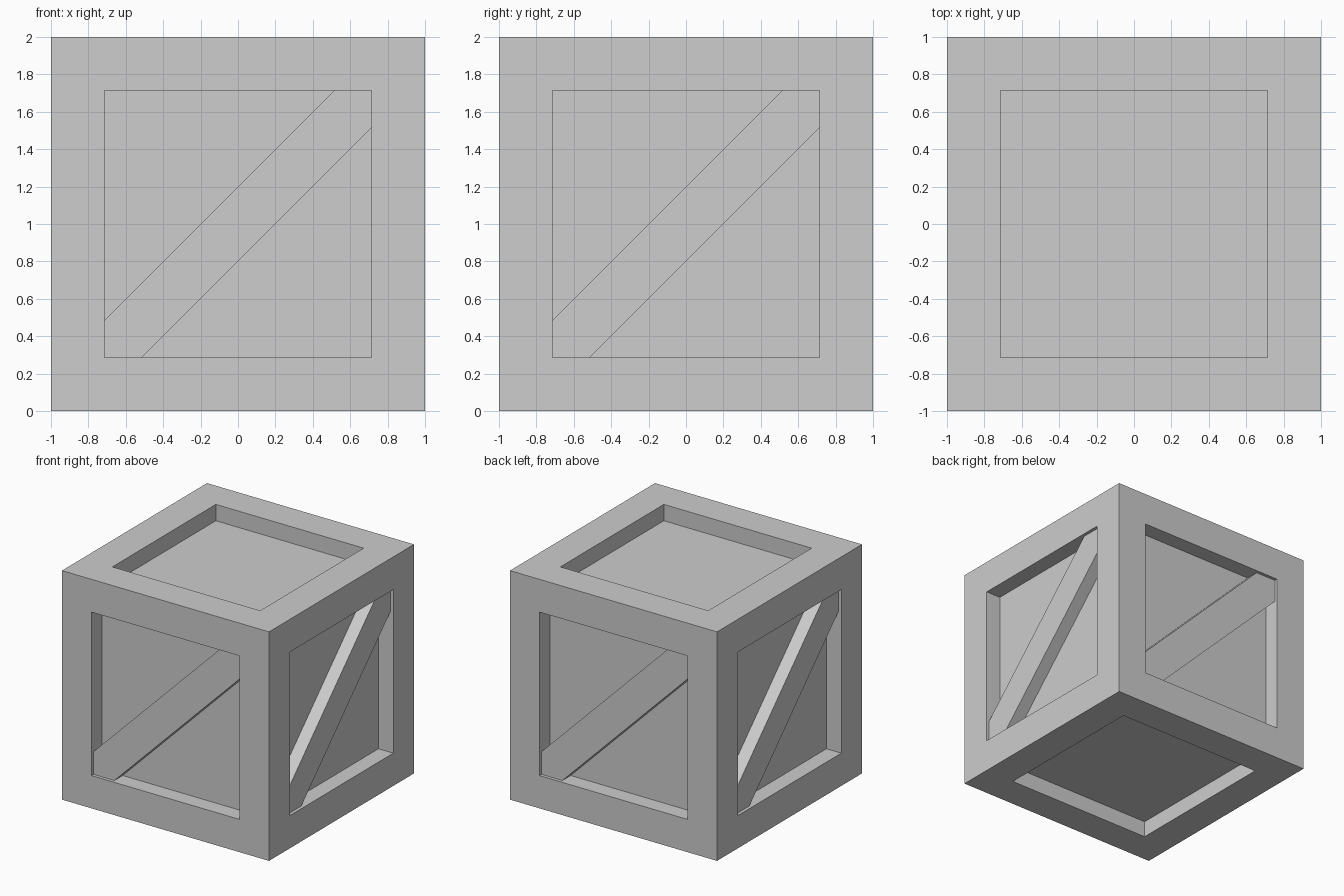
import bpy, bmesh
from math import pi
from mathutils import Matrix

old = bpy.data.objects.get("Cube")
if old:
    bpy.data.objects.remove(old, do_unlink=True)

HALF = 1.0            # half the crate size
BORDER = 0.286        # frame width
RECESS = 0.143        # panel depth behind the frame
BRACE_GAP = 0.028     # brace depth behind the frame
BRACE_OFFSET = 0.2    # brace edge distance from the diagonal, measured upright

GREY = (0.61, 0.61, 0.61, 1)
grey = bpy.data.materials.new("plain_grey")
grey.use_nodes = True
grey.diffuse_color = GREY
grey.node_tree.nodes["Principled BSDF"].inputs["Base Color"].default_value = GREY


def add_object(name, bm):
    bmesh.ops.recalc_face_normals(bm, faces=bm.faces)
    mesh = bpy.data.meshes.new(name)
    bm.to_mesh(mesh)
    bm.free()
    mesh.materials.append(grey)
    obj = bpy.data.objects.new(name, mesh)
    bpy.context.collection.objects.link(obj)


# Crate body: a cube with a flat frame and a sunken panel on all six sides
bm = bmesh.new()
bmesh.ops.create_cube(bm, size=2 * HALF, matrix=Matrix.Translation((0, 0, HALF)))
sides = bm.faces[:]
bmesh.ops.inset_individual(bm, faces=sides, thickness=BORDER, use_even_offset=True)
panels = bmesh.ops.extrude_discrete_faces(bm, faces=sides)["faces"]
bm.normal_update()
for panel in panels:
    bmesh.ops.translate(bm, verts=panel.verts[:], vec=-RECESS * panel.normal)
add_object("crate_body", bm)


# Diagonal brace, trimmed to the corners of the opening
def add_brace(name, angle):
    a = HALF - BORDER
    b = a - BRACE_OFFSET
    outline = [(-a, -a), (-b, -a), (a, b), (a, a), (b, a), (-a, -b)]
    bm = bmesh.new()
    front = bm.faces.new([bm.verts.new((x, BRACE_GAP - HALF, z + HALF)) for x, z in outline])
    extruded = bmesh.ops.extrude_face_region(bm, geom=[front], use_keep_orig=True)
    moved = [v for v in extruded["geom"] if isinstance(v, bmesh.types.BMVert)]
    bmesh.ops.translate(bm, verts=moved, vec=(0, RECESS - BRACE_GAP, 0))
    bmesh.ops.rotate(bm, verts=bm.verts, cent=(0, 0, 0), matrix=Matrix.Rotation(angle, 3, 'Z'))
    add_object(name, bm)


# One brace on each upright side; the model's left is +x
for i, side in enumerate(("front", "left", "back", "right")):
    add_brace(side + "_brace", i * pi / 2)
